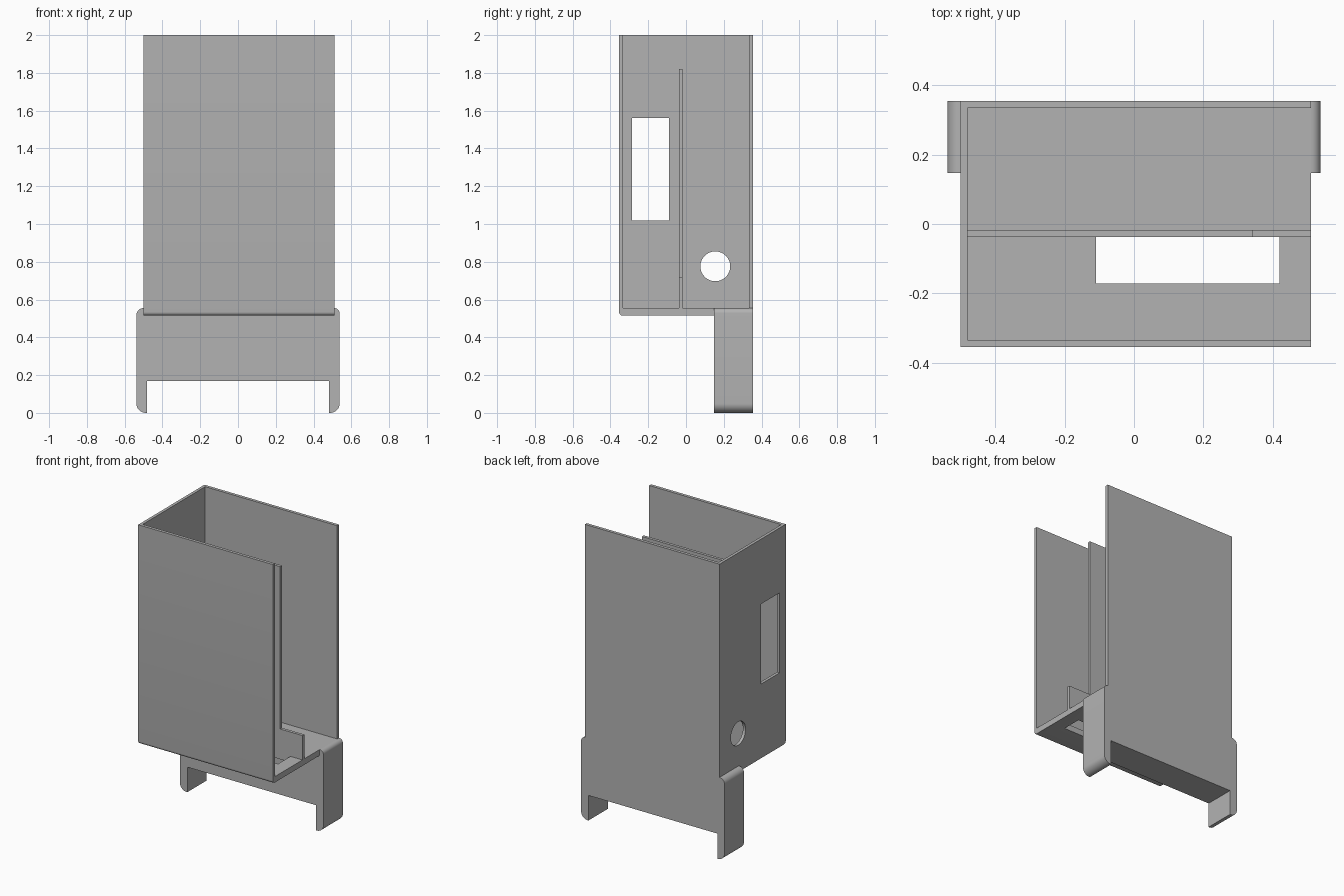
import bpy, bmesh
from math import sin, cos, radians

cube = bpy.data.objects.get("Cube")
if cube:
    bpy.data.objects.remove(cube, do_unlink=True)

grey = bpy.data.materials.new("plain grey")
grey.use_nodes = True
GREY = (0.45, 0.45, 0.45, 1)
grey.diffuse_color = GREY
grey.node_tree.nodes["Principled BSDF"].inputs["Base Color"].default_value = GREY


def arc(cx, cy, r, start, end, steps=10):
    """Points along a circular arc, angles in degrees."""
    angles = [radians(start + (end - start) * i / steps) for i in range(steps + 1)]
    return [(cx + r * cos(a), cy + r * sin(a)) for a in angles]


def prism(name, outline, axis, lo, hi):
    """Extrude a 2D outline along an axis between lo and hi."""
    place = {"x": lambda p, d: (d, p[0], p[1]),
             "y": lambda p, d: (p[0], d, p[1]),
             "z": lambda p, d: (p[0], p[1], d)}[axis]
    bm = bmesh.new()
    face = bm.faces.new([bm.verts.new(place(p, lo)) for p in outline])
    top = bmesh.ops.extrude_face_region(bm, geom=[face])["geom"]
    shift = place((0, 0), hi - lo)
    bmesh.ops.translate(bm, vec=shift, verts=[v for v in top if isinstance(v, bmesh.types.BMVert)])
    bmesh.ops.recalc_face_normals(bm, faces=bm.faces)
    mesh = bpy.data.meshes.new(name)
    bm.to_mesh(mesh)
    bm.free()
    mesh.materials.append(grey)
    obj = bpy.data.objects.new(name, mesh)
    bpy.context.collection.objects.link(obj)
    return obj


def select(obj):
    bpy.ops.object.select_all(action="DESELECT")
    obj.select_set(True)
    bpy.context.view_layer.objects.active = obj


def cut(obj, cutter):
    """Subtract the cutter and remove it."""
    mod = obj.modifiers.new("opening", "BOOLEAN")
    mod.operation = "DIFFERENCE"
    mod.solver = "EXACT"
    mod.object = cutter
    select(obj)
    bpy.ops.object.modifier_apply(modifier=mod.name)
    bpy.data.objects.remove(cutter, do_unlink=True)


def rect(a0, a1, b0, b1):
    return [(a0, b0), (a1, b0), (a1, b1), (a0, b1)]


# Main dimensions
LEFT, RIGHT, INNER = -0.5, 0.51, -0.48
FRONT, BACK = -0.355, 0.355
BASE, FLOOR, TOP = 0.515, 0.555, 2.0
WALL = 0.021
CLIP_FRONT = 0.147

# Tray: front wall, floor and back wall, with a rounded lower front edge
lower_edge = arc(FRONT + 0.02, BASE + 0.02, 0.02, 180, 270, 6)
tray = prism("tray", lower_edge + [
    (BACK, BASE), (BACK, TOP), (BACK - WALL, TOP), (BACK - WALL, FLOOR),
    (FRONT + WALL, FLOOR), (FRONT + WALL, TOP), (FRONT, TOP)], "x", INNER, RIGHT)
cut(tray, prism("slot_cutter", rect(-0.11, 0.42, -0.172, -0.038), "z", 0.4, 0.7))

# End wall with a rectangular window and a round hole
end_wall = prism("end_wall", lower_edge + [(BACK, BASE), (BACK, TOP), (FRONT, TOP)],
                 "x", LEFT, INNER)
cut(end_wall, prism("window_cutter", rect(-0.287, -0.09, 1.018, 1.56), "x", -0.6, -0.4))
cut(end_wall, prism("hole_cutter", arc(0.155, 0.776, 0.079, 0, 360, 48)[:-1], "x", -0.6, -0.4))

# Divider panel with a low step at the open end
divider = prism("divider", [
    (INNER, FLOOR), (RIGHT, FLOOR), (RIGHT, 0.72), (0.343, 0.72),
    (0.343, 1.82), (INNER, 1.82)], "y", -0.038, -0.018)

# Mounting clip: block with two rounded legs and shoulders
SIDE, LEG, ARCH, R = 0.538, 0.483, 0.17, 0.05
clip = prism("mounting_clip",
             [(-LEG, ARCH), (-LEG, 0)]
             + arc(-SIDE + R, R, R, 270, 180)
             + arc(LEFT, FLOOR - SIDE - LEFT, SIDE + LEFT, 180, 90)
             + [(LEFT, BASE), (RIGHT, BASE)]
             + arc(RIGHT, FLOOR - SIDE + RIGHT, SIDE - RIGHT, 90, 0)
             + arc(SIDE - R, R, R, 0, -90)
             + [(LEG, 0), (LEG, ARCH)], "y", CLIP_FRONT, BACK)

for part in (tray, end_wall, divider, clip):
    select(part)
    bpy.ops.object.shade_smooth_by_angle(angle=radians(30))
